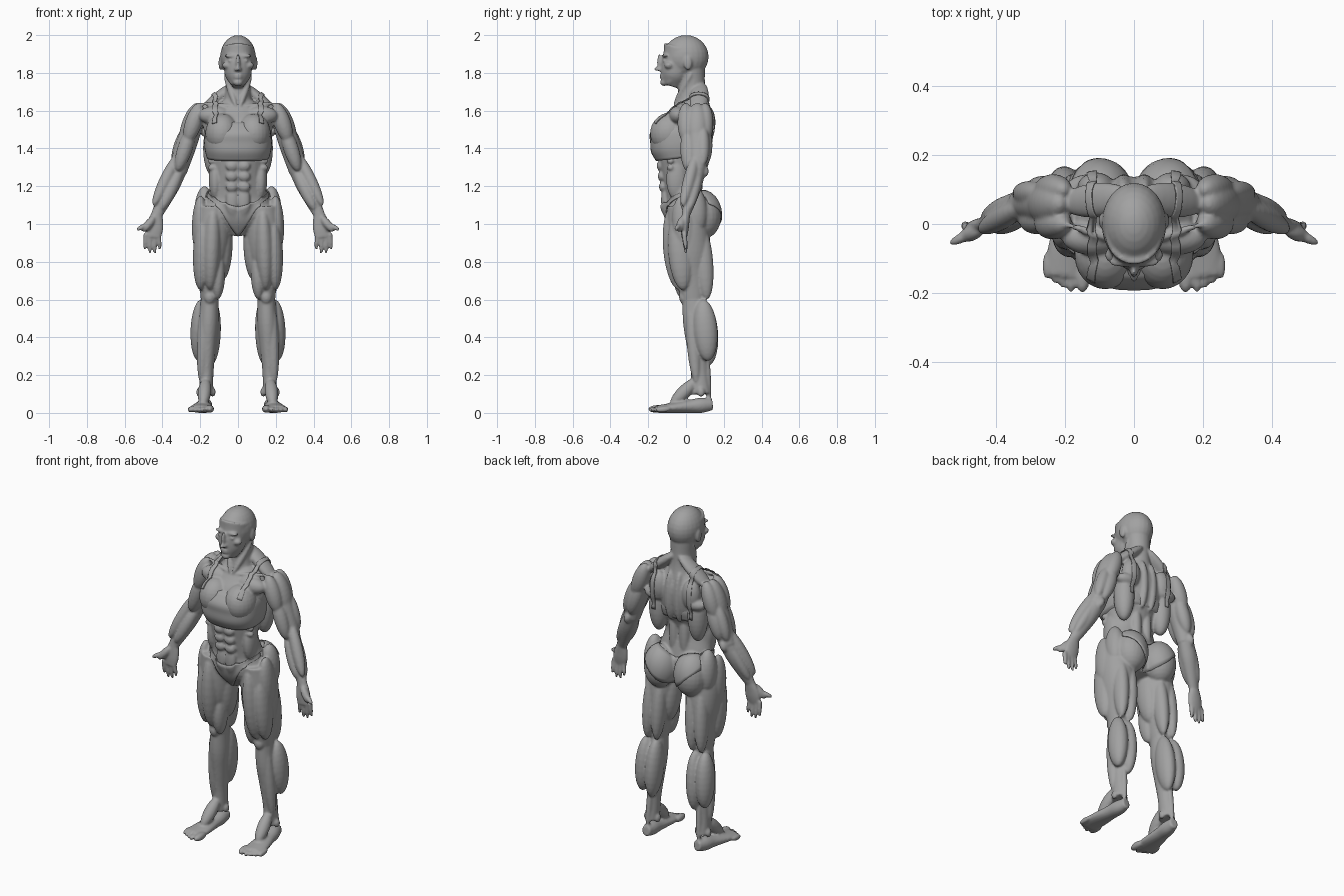
import bpy
import bmesh
import math
from mathutils import Matrix, Vector

default_cube = bpy.data.objects.get("Cube")
if default_cube:
    bpy.data.objects.remove(default_cube, do_unlink=True)

BOTH, CENTRE = (1, -1), (1,)
OUT, IN = Vector((1, 0, 0)), Vector((-1, 0, 0))
FRONT, BACK = Vector((0, -1, 0)), Vector((0, 1, 0))

clay = bpy.data.materials.new("clay_grey")
clay.use_nodes = True
clay.diffuse_color = (.36, .36, .36, 1)
clay.node_tree.nodes["Principled BSDF"].inputs["Base Color"].default_value = clay.diffuse_color

# unit ball shared by every muscle
ball = bmesh.new()
bmesh.ops.create_uvsphere(ball, u_segments=24, v_segments=14, radius=1)
ball.verts.index_update()
ball_points = [v.co.copy() for v in ball.verts]
ball_faces = [[v.index for v in f.verts] for f in ball.faces]
ball.free()


def spline(points, steps=4):
    p = [Vector(q) for q in points]
    p = [p[0] * 2 - p[1]] + p + [p[-1] * 2 - p[-2]]
    curve = []
    for before, start, end, after in zip(p, p[1:], p[2:], p[3:]):
        leave, arrive = (end - before) / 2, (after - start) / 2
        for i in range(steps):
            t = i / steps
            ease = t * t * (3 - 2 * t)
            curve.append(start.lerp(end, ease) + leave * (t * (1 - t) ** 2)
                         - arrive * (t * t * (1 - t)))
    return curve + [p[-2]]


def frame(direction):
    along = direction.normalized()
    wide = BACK.cross(along)
    if wide.length < .5:
        wide = OUT - along * along.x
    wide.normalize()
    return wide, along.cross(wide), along


def muscle(bm, start, end, width, depth, sides=BOTH):
    """Ellipsoid whose tips lie at start and end."""
    start, end = Vector(start), Vector(end)
    turn = Matrix(frame(end - start)).transposed().to_4x4()
    size = Matrix.Diagonal((width, depth, (end - start).length / 2, 1))
    place = Matrix.Translation((start + end) / 2) @ turn @ size
    for side in sides:
        mirrored = Matrix.Diagonal((side, 1, 1, 1)) @ place
        corners = [bm.verts.new(mirrored @ point) for point in ball_points]
        for indices in ball_faces:
            bm.faces.new([corners[i] for i in indices])


def on_bone(bm, bone, start, end, offset, width, depth, sides=BOTH):
    """Muscle beside a bone, between two fractions of the bone's length."""
    a, b = bone
    muscle(bm, a.lerp(b, start) + offset, a.lerp(b, end) + offset, width, depth, sides)


def rounded(value, power):
    return math.copysign(abs(value) ** power, value)


def loft(bm, rows, sides=BOTH, power=1, count=36):
    """Closed tube through rows of x, y, z, half width, half depth."""
    rows = spline(rows)
    centres = [Vector(row[:3]) for row in rows]
    for side in sides:
        rings = []
        for i, (centre, row) in enumerate(zip(centres, rows)):
            ahead, behind = centres[min(i + 1, len(rows) - 1)], centres[max(i - 1, 0)]
            wide, deep, along = frame(ahead - behind)
            ring = []
            for k in range(count):
                angle = math.tau * k / count
                point = (centre + wide * row[3] * rounded(math.cos(angle), power)
                         + deep * row[4] * rounded(math.sin(angle), power))
                ring.append(bm.verts.new((point.x * side, point.y, point.z)))
            rings.append(ring)
        for low, high in zip(rings, rings[1:]):
            for k in range(count):
                bm.faces.new((low[k - 1], low[k], high[k], high[k - 1]))
        bm.faces.new(rings[0])
        bm.faces.new(rings[-1])


def limb(bm, bone, widths, depths, sides=BOTH, power=1):
    """Tube along a bone with evenly spaced cross-sections."""
    last = len(widths) - 1
    rows = [(*bone[0].lerp(bone[1], i / last), w, d)
            for i, (w, d) in enumerate(zip(widths, depths))]
    loft(bm, rows, sides, power)


def finish(bm, name):
    bmesh.ops.recalc_face_normals(bm, faces=bm.faces[:])
    for patch in bm.faces:
        patch.smooth = True
    mesh = bpy.data.meshes.new(name)
    bm.to_mesh(mesh)
    bm.free()
    mesh.materials.append(clay)
    obj = bpy.data.objects.new(name, mesh)
    bpy.context.collection.objects.link(obj)
    return obj


def cloth_panel(name, edge_a, edge_b, target, across=6):
    """Thin mirrored cloth between two edge curves, laid on the target."""
    bm = bmesh.new()
    grid = [[bm.verts.new(a.lerp(b, j / across)) for j in range(across + 1)]
            for a, b in zip(spline(edge_a, 12), spline(edge_b, 12))]
    for row, following in zip(grid, grid[1:]):
        for j in range(across):
            bm.faces.new((row[j], row[j + 1], following[j + 1], following[j]))
    obj = finish(bm, name)
    obj.modifiers.new("mirror", 'MIRROR')
    wrap = obj.modifiers.new("wrap", 'SHRINKWRAP')
    wrap.target, wrap.offset, wrap.wrap_mode = target, .004, 'ABOVE_SURFACE'
    thick = obj.modifiers.new("thickness", 'SOLIDIFY')
    thick.thickness, thick.offset = .005, 0


# joints and bones
shoulder, elbow = Vector((.22, .06, 1.58)), Vector((.32, .06, 1.28))
wrist, knuckles = Vector((.43, 0, 1.05)), Vector((.45, -.01, .93))
hip, knee, ankle = Vector((.13, 0, 1.1)), Vector((.15, .04, .6)), Vector((.17, .08, .1))
upper_arm, forearm, palm = (shoulder, elbow), (elbow, wrist), (wrist, knuckles)
thigh, shin = (hip, knee), (knee, ankle)
foot = (Vector((.17, .14, .045)), Vector((.2, -.15, .02)))
spine = (Vector((0, 0, 1.1)), Vector((0, 0, 1.6)))
neck = (Vector((0, .03, 1.82)), Vector((0, .03, 1.6)))
skull = (Vector((0, -.08, 1.73)), Vector((0, -.02, 1.93)))
face = (Vector((0, -.13, 1.73)), Vector((0, -.13, 1.93)))
body = bmesh.new()

# trunk and neck
trunk_y = (.02, 0, -.01, -.03, -.03, -.01, .02, .03)
trunk_wide = (.06, .18, .16, .14, .15, .17, .18, .09)
trunk_deep = (.07, .11, .1, .1, .12, .14, .12, .07)
loft(body, [(0, y, .95 + i / 10, w, d)
            for i, (y, w, d) in enumerate(zip(trunk_y, trunk_wide, trunk_deep))], CENTRE)
limb(body, neck, (.07, .065, .07, .1), (.07, .07, .075, .09), CENTRE)
muscle(body, (.07, .03, 1.8), (.01, -.065, 1.62), .017, .017)               # neck cord
muscle(body, (.01, .08, 1.75), (.21, .06, 1.58), .03, .05)                  # shoulder slope
muscle(body, (.015, -.06, 1.62), (.2, 0, 1.64), .012, .012)                 # collarbone
on_bone(body, spine, .85, 1.05, OUT * .12 + FRONT * .04, .09, .05)          # upper chest
on_bone(body, spine, .55, .97, OUT * .083 + FRONT * .09, .09, .1)           # breast
on_bone(body, spine, .3, .9, OUT * .13 + BACK * .07, .055, .06)             # lat
on_bone(body, spine, 0, .6, OUT * .035 + BACK * .06, .03, .03)              # lower back
on_bone(body, spine, .7, 1.05, OUT * .11 + BACK * .105, .055, .045)         # shoulder blade
on_bone(body, spine, .7, .85, OUT * .13 + BACK * .1, .07, .045)             # under blade
on_bone(body, spine, .5, 1.1, OUT * .03 + BACK * .1, .03, .045)             # middle back
on_bone(body, spine, .05, .5, OUT * .12 + FRONT * .05, .035, .055)          # waist side
on_bone(body, spine, -.1, .2, OUT * .03 + FRONT * .11, .034, .022)          # lower abdomen
for step in range(3):                                                       # abdomen and ribs
    level = .36 - step * .11
    on_bone(body, spine, level, level + .11, OUT * .033 + FRONT * (.135 - step * .006), .032, .02)
    level = .5 - step * .07
    on_bone(body, spine, level, level + .07, OUT * .13 + FRONT * .08, .03, .02)

# head
muscle(body, (0, 0, 1.77), (0, 0, 2), .094, .12, CENTRE)
limb(body, skull, (.03, .066, .075, .082, .085), (.05, .07, .085, .088, .1), CENTRE)
on_bone(body, face, .4, .85, FRONT * .01, .011, .014, CENTRE)               # nose bridge
on_bone(body, face, .4, .5, FRONT * .025, .012, .013, CENTRE)               # nose tip
on_bone(body, face, .4, .48, OUT * .012 + FRONT * .01, .009, .012)          # nostril
on_bone(body, face, .75, .85, OUT * .033 + BACK * .02, .04, .016)           # brow
on_bone(body, face, .62, .72, OUT * .036 + BACK * .02, .018, .014)          # eye
on_bone(body, face, .45, .65, OUT * .055 + BACK * .04, .03, .025)           # cheekbone
for level in (.2, .27):                                                     # lips
    on_bone(body, face, level, level + .06, BACK * .01, .027, .02, CENTRE)
on_bone(body, face, 0, .2, BACK * .015, .027, .022, CENTRE)                 # chin
muscle(body, (.066, -.01, 1.83), (.03, -.1, 1.74), .016, .02)               # jaw
on_bone(body, face, .42, .8, OUT * .092 + BACK * .14, .011, .022)           # ear

# arms
limb(body, upper_arm, (.05, .055, .05), (.06, .055, .045))
limb(body, forearm, (.047, .048, .04, .03), (.042, .044, .035, .022))
limb(body, palm, (.03, .042, .046, .042), (.022, .021, .02, .015))
on_bone(body, upper_arm, -.2, .5, FRONT * .06, .045, .045)                  # front shoulder
on_bone(body, upper_arm, -.2, .6, OUT * .01, .05, .06)                      # outer shoulder
on_bone(body, upper_arm, -.2, .5, BACK * .04, .045, .045)                   # rear shoulder
on_bone(body, upper_arm, .2, 1, FRONT * .05, .04, .04)                      # biceps
on_bone(body, upper_arm, .2, .9, IN * .01 + BACK * .04, .04, .04)           # inner triceps
on_bone(body, upper_arm, .2, .9, OUT * .03 + BACK * .03, .035, .035)        # outer triceps
on_bone(body, upper_arm, .9, 1.1, BACK * .04, .02, .02)                     # elbow
on_bone(body, forearm, -.4, .8, OUT * .04 + FRONT * .03, .033, .033)        # outer forearm
on_bone(body, forearm, -.1, .9, IN * .01 + FRONT * .02, .036, .036)         # inner forearm
on_bone(body, forearm, -.1, .9, OUT * .02 + BACK * .01, .03, .03)           # rear forearm
muscle(body, (.44, -.015, 1.04), (.505, -.04, .96), .022, .022)             # thumb base
muscle(body, (.47, -.025, 1), (.537, -.058, .97), .014, .014)               # thumb
for i in range(4):
    tip_height = .865 if i in (0, 3) else .845
    finger = (Vector((.488 - i * .022, -.01, .95)), Vector((.494 - i * .027, 0, tip_height)))
    limb(body, finger, (.013, .012, .011, .006), (.013, .013, .011, .006))

# legs
limb(body, thigh, (.09, .1, .09, .065, .047), (.1, .11, .11, .085, .063))
limb(body, shin, (.047, .052, .044, .036, .037), (.06, .065, .055, .045, .05))
on_bone(body, thigh, -.15, .35, IN * .03 + BACK * .09, .094, .092)          # buttock
on_bone(body, thigh, -.2, .3, OUT * .05 + BACK * .05, .05, .06)             # upper hip
on_bone(body, thigh, -.1, .5, OUT * .07 + FRONT * .02, .04, .06)            # front hip
on_bone(body, thigh, .1, .9, OUT * .05 + FRONT * .05, .048, .065)           # outer thigh
on_bone(body, thigh, 0, .9, FRONT * .07, .05, .07)                          # front thigh
on_bone(body, thigh, .5, 1, IN * .04 + FRONT * .05, .037, .05)              # inner knee muscle
on_bone(body, thigh, .1, .8, IN * .06, .05, .07)                            # inner thigh
for direction in (OUT, IN):                                                 # hamstrings
    on_bone(body, thigh, .2, 1, direction * .03 + BACK * .07, .04, .05)
on_bone(body, thigh, .9, 1.05, FRONT * .05, .03, .026)                      # kneecap
on_bone(body, shin, 0, .9, FRONT * .03, .02, .022)                          # shin ridge
on_bone(body, shin, 0, .9, OUT * .025 + FRONT * .02, .033, .035)            # outer shin
on_bone(body, shin, 0, .65, OUT * .045 + BACK * .05, .05, .064)             # outer calf
on_bone(body, shin, 0, .7, IN * .02 + BACK * .05, .046, .066)               # inner calf
on_bone(body, shin, .4, 1.1, BACK * .04, .018, .02)                         # heel cord
for direction in (IN, OUT):                                                 # ankle bones
    on_bone(body, shin, .93, 1.03, direction * .036, .015, .02)

# feet and toes
limb(body, foot, (.025, .04, .044, .053, .06, .055), (.03, .04, .035, .03, .025, .02))
muscle(body, (.17, .06, .18), (.185, -.08, .04), .035, .036)                # instep
muscle(body, (.148, -.1, .022), (.15, -.2, .02), .022, .021)                # big toe
for i in range(4):
    x, tip = .183 + i * .023, i * .013 - .2
    muscle(body, (x, tip + .08, .022), (x, tip, .015), .014, .015)

body = finish(body, "body")
fuse = body.modifiers.new("fuse", 'REMESH')
fuse.mode, fuse.voxel_size, fuse.use_smooth_shade = 'VOXEL', .007, True
soften = body.modifiers.new("soften", 'SMOOTH')
soften.factor, soften.iterations = .5, 2

# sports top
top = bmesh.new()
chest = (Vector((0, -.025, 1.35)), Vector((0, -.05, 1.55)))
limb(top, chest, (.165, .177, .178, .17, .14), (.135, .155, .153, .148, .1), CENTRE, .8)
finish(top, "sports_top")
strap = [(-.16, 1.53), (-.08, 1.63), (.03, 1.68), (.13, 1.64), (.15, 1.4)]
cloth_panel("top_straps", *([(x, y, z) for y, z in strap] for x in (.108, .136)), body)

# briefs
side_high, side_low = (.17, -.02, 1.17), (.17, -.02, 1.15)
cloth_panel("briefs_front", [(0, -.13, 1.09), (.1, -.12, 1.12), side_high],
            [(0, -.05, .93), (.1, -.11, 1.08), side_low], body)
cloth_panel("briefs_back", [(0, .1, 1.13), (.1, .1, 1.16), side_high],
            [(0, .08, .95), (.1, .18, 1.03), side_low], body)
